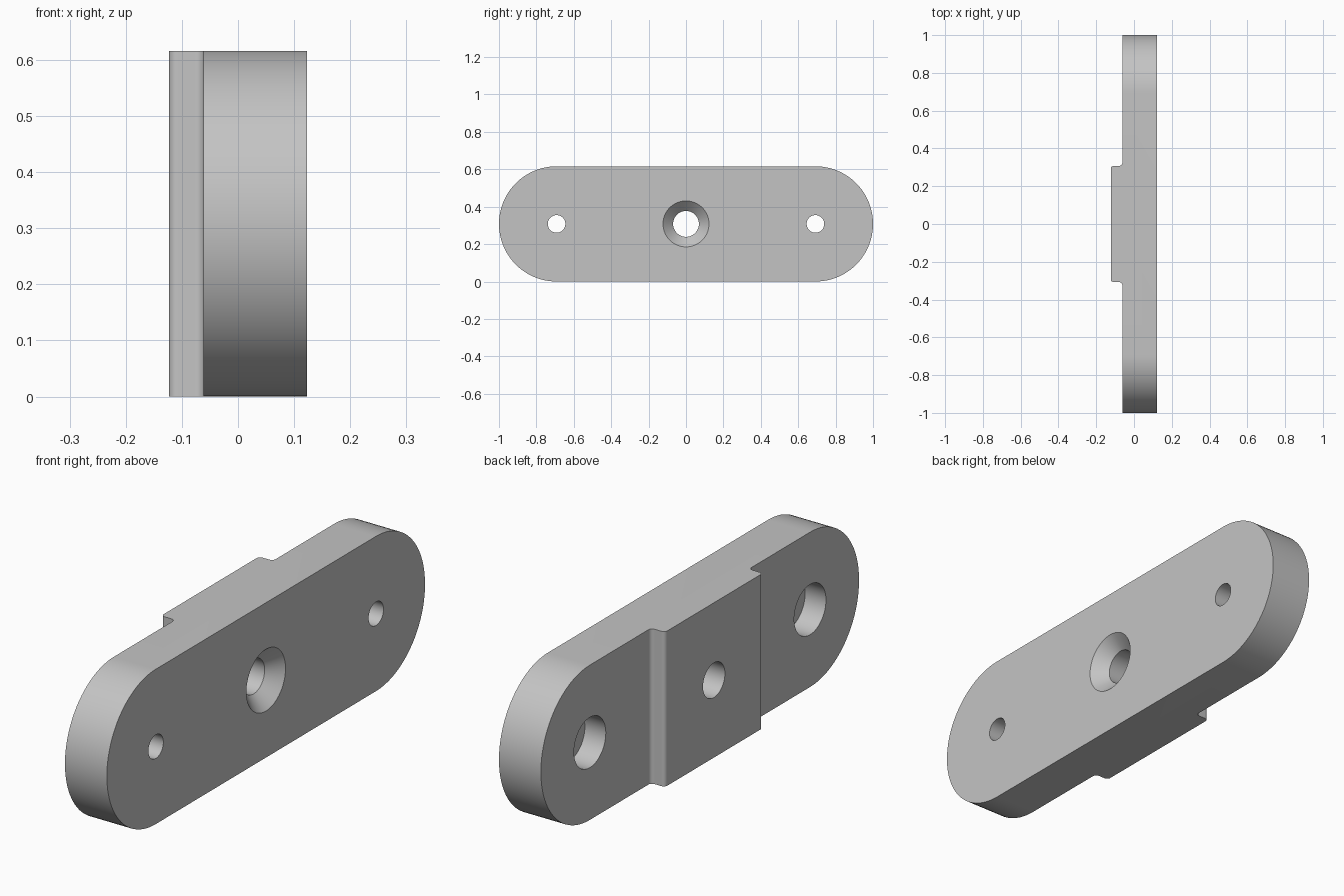
import bpy, bmesh
from math import sin, cos, pi, radians
from mathutils import Vector

cube = bpy.data.objects.get("Cube")
if cube:
    bpy.data.objects.remove(cube, do_unlink=True)

# Main dimensions
R = 0.308          # end radius, half the height
END = 1 - R        # centre of each rounded end
FRONT = 0.123      # countersunk face
PLATE = -0.0615    # rear face of the plate
BOSS = -0.123      # rear face of the raised pad
PAD = 0.308        # half width of the pad
F = 0.016          # pad edge radius

grey = bpy.data.materials.new("plain grey")
grey.use_nodes = True
colour = (0.55, 0.55, 0.55, 1)
grey.diffuse_color = colour
grey.node_tree.nodes["Principled BSDF"].inputs["Base Color"].default_value = colour


def finish(bm, name):
    bmesh.ops.recalc_face_normals(bm, faces=bm.faces)
    mesh = bpy.data.meshes.new(name)
    bm.to_mesh(mesh)
    bm.free()
    mesh.materials.append(grey)
    ob = bpy.data.objects.new(name, mesh)
    bpy.context.collection.objects.link(ob)
    return ob


def arc(cx, cy, r, start, end, n):
    angles = [radians(start + (end - start) * i / n) for i in range(n + 1)]
    return [(cx + r * cos(a), cy + r * sin(a)) for a in angles]


def extrude(name, points, direction):
    bm = bmesh.new()
    face = bm.faces.new([bm.verts.new(p) for p in points])
    geom = bmesh.ops.extrude_face_region(bm, geom=[face])["geom"]
    moved = [v for v in geom if isinstance(v, bmesh.types.BMVert)]
    bmesh.ops.translate(bm, verts=moved, vec=Vector(direction))
    return finish(bm, name)


def hole_cutter(name, y, profile, sides=64):
    """Closed solid turned about an x-directed axis from (x, radius) pairs."""
    bm = bmesh.new()
    rings = [[bm.verts.new((x, y + r * cos(2 * pi * i / sides), R + r * sin(2 * pi * i / sides)))
              for i in range(sides)] for x, r in profile]
    for a, b in zip(rings, rings[1:]):
        for i in range(sides):
            j = (i + 1) % sides
            bm.faces.new((a[i], a[j], b[j], b[i]))
    bm.faces.new(rings[0])
    bm.faces.new(rings[-1])
    ob = finish(bm, name)
    ob.hide_render = True
    return ob


def boolean(target, tool, operation):
    mod = target.modifiers.new(tool.name, 'BOOLEAN')
    mod.operation = operation
    mod.solver = 'EXACT'
    mod.object = tool
    bpy.context.view_layer.objects.active = target
    bpy.ops.object.modifier_apply(modifier=mod.name)
    bpy.data.objects.remove(tool, do_unlink=True)


# Rounded bar outline, seen along x
outline = arc(END, R, R, -90, 90, 48) + arc(-END, R, R, 90, 270, 48)
plate = extrude("mounting_plate", [(BOSS - 0.1, y, z) for y, z in outline],
                (FRONT - BOSS + 0.2, 0, 0))

# Stepped section with the filleted pad, seen along z
half = [(FRONT, 1.1), (PLATE, 1.1)]
half += arc(PLATE - F, PAD + F, F, 0, -90, 8)
half += arc(BOSS + F, PAD - F, F, 90, 180, 8)
section = half + [(x, -y) for x, y in reversed(half)]
step = extrude("stepped_section", [(x, y, -0.1) for x, y in section], (0, 0, 1))
boolean(plate, step, 'INTERSECT')

# Countersunk centre hole
E = 0.02
centre = hole_cutter("centre_hole", 0, [(BOSS - E, 0.069), (FRONT - 0.054, 0.069),
                                        (FRONT, 0.123), (FRONT + E, 0.143)])
boolean(plate, centre, 'DIFFERENCE')

# Counterbored end holes
for side in (-1, 1):
    bore = hole_cutter("end_hole", side * END,
                       [(PLATE - E, 0.1), (PLATE + 0.092, 0.1),
                        (PLATE + 0.092, 0.047), (FRONT + E, 0.047)])
    boolean(plate, bore, 'DIFFERENCE')

# Smooth curved walls, sharp edges kept
bpy.ops.object.select_all(action='DESELECT')
plate.select_set(True)
bpy.context.view_layer.objects.active = plate
bpy.ops.object.shade_smooth_by_angle(angle=radians(30))
